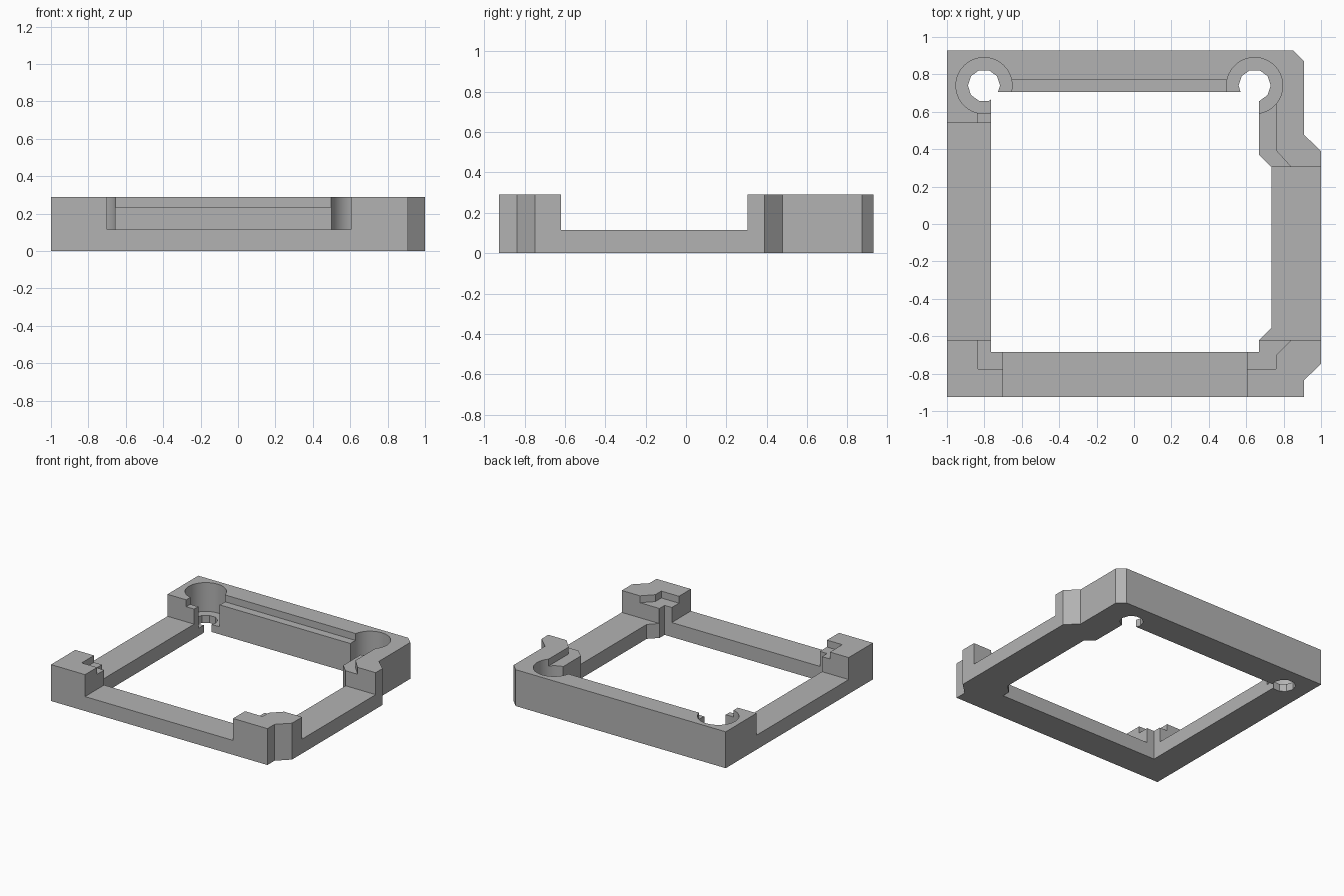
import bpy, bmesh, math

cube = bpy.data.objects.get("Cube")
if cube:
    bpy.data.objects.remove(cube, do_unlink=True)

HEIGHT, LEDGE, RAIL, SEAT = 0.29, 0.235, 0.115, 0.06
ABOVE, BELOW = 0.5, -0.2

grey = bpy.data.materials.new("plain grey")
grey.use_nodes = True
grey.diffuse_color = (0.45, 0.45, 0.45, 1)
grey.node_tree.nodes["Principled BSDF"].inputs["Base Color"].default_value = grey.diffuse_color


def prism(name, outline, bottom, top):
    """Extrude a flat outline between two heights."""
    bm = bmesh.new()
    face = bm.faces.new([bm.verts.new((x, y, bottom)) for x, y in outline])
    ext = bmesh.ops.extrude_face_region(bm, geom=[face])
    verts = [g for g in ext["geom"] if isinstance(g, bmesh.types.BMVert)]
    bmesh.ops.translate(bm, verts=verts, vec=(0, 0, top - bottom))
    bmesh.ops.recalc_face_normals(bm, faces=bm.faces)
    mesh = bpy.data.meshes.new(name)
    bm.to_mesh(mesh)
    bm.free()
    mesh.materials.append(grey)
    obj = bpy.data.objects.new(name, mesh)
    bpy.context.collection.objects.link(obj)
    return obj


def box(x0, x1, y0, y1):
    return [(x0, y0), (x1, y0), (x1, y1), (x0, y1)]


def circle(cx, cy, r, n):
    return [(cx + r * math.cos(2 * math.pi * i / n), cy + r * math.sin(2 * math.pi * i / n))
            for i in range(n)]


def cut(name, outline, bottom, top=ABOVE):
    """Subtract a prism from the frame."""
    cutter = prism(name, outline, bottom, top)
    cutter.hide_render = True
    mod = frame.modifiers.new(name, "BOOLEAN")
    mod.operation, mod.solver, mod.object = "DIFFERENCE", "EXACT", cutter
    bpy.context.view_layer.objects.active = frame
    bpy.ops.object.modifier_apply(modifier=mod.name)
    bpy.data.objects.remove(cutter, do_unlink=True)


# Outer body with the stepped right side and chamfered back corner
frame = prism("frame", [(-1, -0.926), (0.908, -0.926), (0.908, -0.836), (1, -0.748),
                        (1, 0.39), (0.908, 0.478), (0.908, 0.872), (0.852, 0.928),
                        (-1, 0.928)], 0, HEIGHT)

# Central opening
cut("opening", [(-0.765, -0.685), (0.668, -0.685), (0.668, -0.622), (0.735, -0.555),
                (0.735, 0.305), (0.668, 0.37), (0.668, 0.705), (-0.765, 0.705)], BELOW)

# Shallow ledge around the opening
cut("ledge", [(-0.835, -0.775), (0.76, -0.775), (0.76, -0.70), (0.84, -0.62),
              (0.84, 0.305), (0.76, 0.393), (0.76, 0.77), (-0.835, 0.77)], LEDGE)

# Lowered rails between the corner posts
cut("front_rail_gap", box(-0.70, 0.605, -1.2, -0.6), RAIL)
cut("left_rail_gap", box(-1.2, -0.7, -0.62, 0.54), RAIL)
cut("right_rail_gap", box(0.6, 1.2, -0.62, 0.305), RAIL)

# Counterbored screw holes in the back corners
for side, x in (("left", -0.802), ("right", 0.645)):
    cut(side + "_counterbore", circle(x, 0.74, 0.15, 64), SEAT)
    cut(side + "_screw_hole", circle(x, 0.74, 0.086, 10), BELOW)

# Smooth bores, sharp edges everywhere else
bpy.ops.object.select_all(action="DESELECT")
frame.select_set(True)
bpy.context.view_layer.objects.active = frame
bpy.ops.object.shade_smooth_by_angle(angle=math.radians(25))
